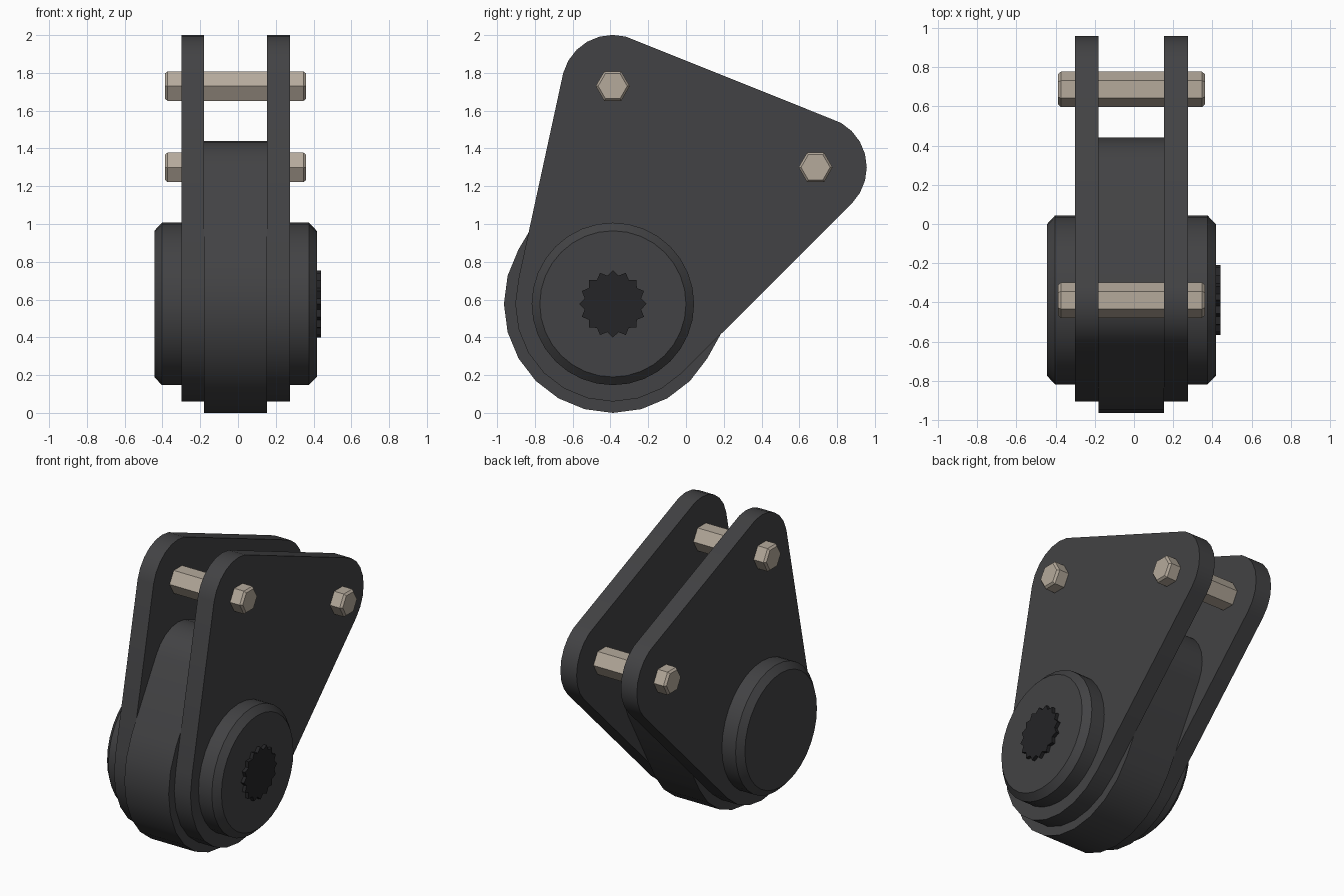
import bpy, math
from mathutils import Vector
from mathutils.geometry import convex_hull_2d

if "Cube" in bpy.data.objects:
    bpy.data.objects.remove(bpy.data.objects["Cube"])


def material(name, rgb):
    m = bpy.data.materials.new(name)
    m.diffuse_color = (*rgb, 1)
    m.use_nodes = True
    m.node_tree.nodes["Principled BSDF"].inputs["Base Color"].default_value = m.diffuse_color
    return m


dark = material("dark_metal", (0.055, 0.055, 0.058))
black = material("black_metal", (0.018, 0.018, 0.02))
beige = material("bolt_metal", (0.46, 0.40, 0.33))


def circle(c, r, n, start=0.0):
    return [(c[0] + r * math.cos(start + math.tau * i / n),
             c[1] + r * math.sin(start + math.tau * i / n)) for i in range(n)]


def hull(circles):
    pts = [Vector(p) for c, r in circles for p in circle(c, r, 24)]
    return [tuple(pts[i]) for i in convex_hull_2d(pts)]


def loft(name, sections, mat, smooth=None):
    """Join equal-length (y, z) profiles placed along x, capped at both ends."""
    n = len(sections[0][1])
    verts = [(x, y, z) for x, prof in sections for y, z in prof]
    faces = [tuple(range(n))[::-1], tuple(range(len(verts) - n, len(verts)))]
    for s in range(len(sections) - 1):
        for i in range(n):
            a, b = s * n + i, s * n + (i + 1) % n
            faces.append((a, b, b + n, a + n))
    me = bpy.data.meshes.new(name)
    me.from_pydata(verts, [], faces)
    me.materials.append(mat)
    ob = bpy.data.objects.new(name, me)
    bpy.context.collection.objects.link(ob)
    bpy.ops.object.select_all(action='DESELECT')
    ob.select_set(True)
    bpy.context.view_layer.objects.active = ob
    bpy.ops.object.mode_set(mode='EDIT')
    bpy.ops.mesh.select_all(action='SELECT')
    bpy.ops.mesh.normals_make_consistent(inside=False)
    bpy.ops.object.mode_set(mode='OBJECT')
    if smooth:
        bpy.ops.object.shade_smooth_by_angle(angle=math.radians(smooth))
    return ob


HUB = (-0.387, 0.577)
BOLTS = [(-0.388, 1.73), (0.686, 1.30)]

# Two outer side plates
plate = hull([(HUB, 0.517)] + [(b, 0.271) for b in BOLTS])
for name, x0, x1 in (("left_plate", -0.30, -0.18), ("right_plate", 0.153, 0.275)):
    loft(name, [(x0, plate), (x1, plate)], dark, 25)

# Shorter core sandwiched between the plates
core = hull([(HUB, 0.577), ((-0.388, 1.17), 0.27), ((0.17, 0.95), 0.27)])
loft("core_arm", [(-0.18, core), (0.153, core)], dark, 25)

# Chamfered hub through everything
big, small = circle(HUB, 0.43, 32), circle(HUB, 0.387, 32)
loft("hub", [(-0.443, small), (-0.403, big), (0.375, big), (0.417, small)], dark, 25)

# Splined shaft end on the right
spline = [(HUB[0] + r * math.sin(a), HUB[1] + r * math.cos(a))
          for i in range(32)
          for r, a in [((0.178, 0.152)[i % 2], math.tau * i / 32)]]
loft("splined_shaft", [(0.30, spline), (0.44, spline)], black)

# Hexagonal through bolts with chamfered ends
for name, b in zip(("upper_bolt", "rear_bolt"), BOLTS):
    h, s = circle(b, 0.09, 6), circle(b, 0.077, 6)
    loft(name, [(-0.387, s), (-0.373, h), (0.347, h), (0.361, s)], beige)
